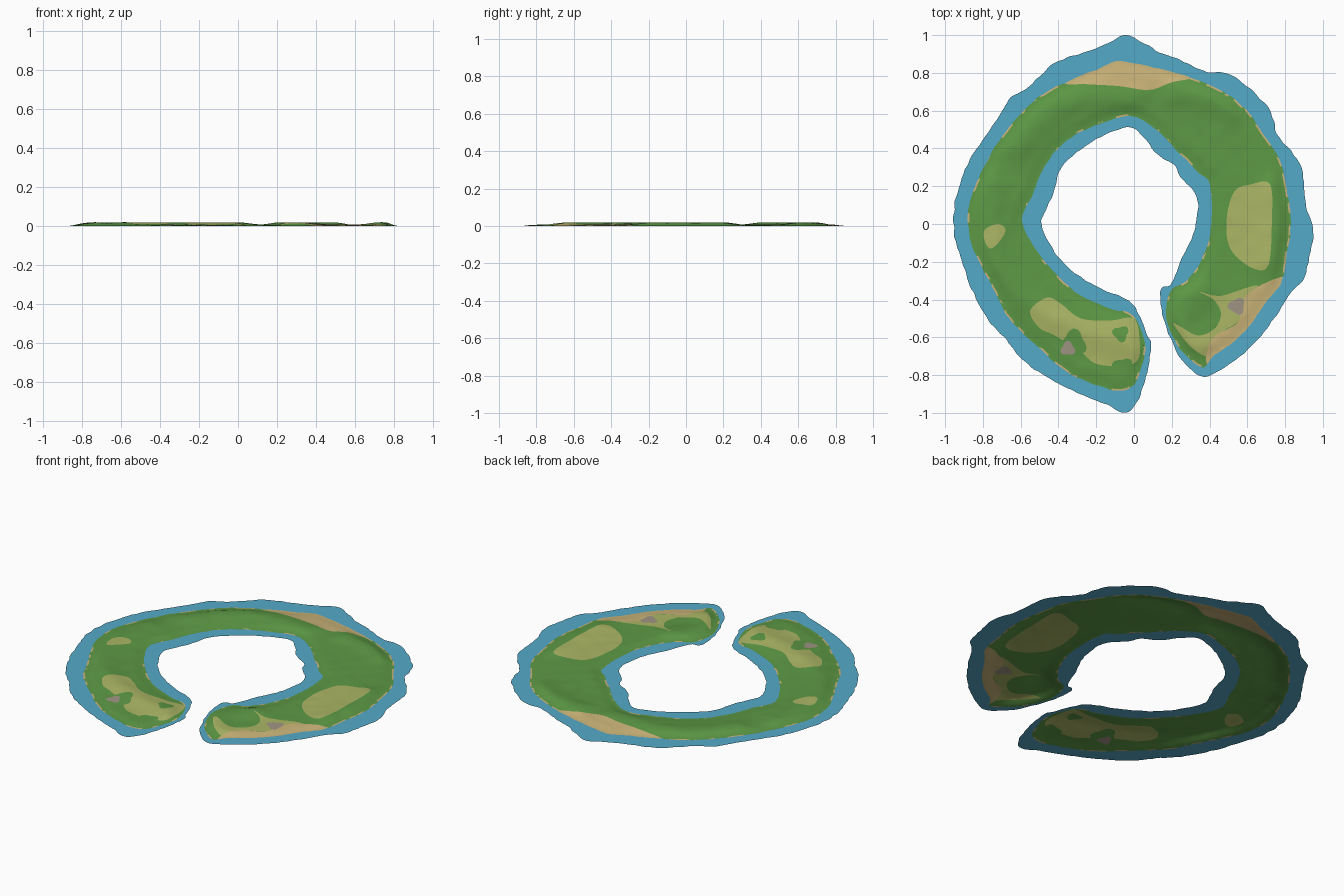
import bpy, bmesh, math, random
from mathutils import Vector, noise
from mathutils.geometry import delaunay_2d_cdt
from mathutils.kdtree import KDTree

cube = bpy.data.objects.get("Cube")
if cube:
    bpy.data.objects.remove(cube)
random.seed(4)
GRID = 0.016


def make_material(name, colour):
    mat = bpy.data.materials.new(name)
    mat.use_nodes = True
    mat.diffuse_color = (*colour, 1)
    shader = mat.node_tree.nodes["Principled BSDF"]
    shader.inputs["Base Color"].default_value = (*colour, 1)
    shader.inputs["Roughness"].default_value = 0.9
    return mat


WATER = make_material("lagoon blue", (0.09, 0.4, 0.58))
GRASS = make_material("grass green", (0.11, 0.32, 0.06))
MEADOW = make_material("dry meadow", (0.41, 0.47, 0.13))
SAND = make_material("beach sand", (0.6, 0.46, 0.19))
ROCK = make_material("bare rock", (0.35, 0.3, 0.23))


def smooth_path(values, closed=True, step=0.012):
    """Smooth curve through x, y pairs given in hundredths."""
    pts = [Vector(p) / 100 for p in zip(values[::2], values[1::2])]
    n = len(pts)
    pick = (lambda i: pts[i % n]) if closed else (lambda i: pts[min(max(i, 0), n - 1)])
    out = []
    for i in range(n if closed else n - 1):
        a, b, c, d = (pick(i + k) for k in (-1, 0, 1, 2))
        count = max(1, round((c - b).length / step))
        for k in range(count):
            t = k / count
            out.append(b + 0.5 * t * ((c - a) + t * ((2 * a - 5 * b + 4 * c - d)
                                                     + t * (3 * (b - c) + d - a))))
    return out


def circle(x, y, r):
    """Slightly ragged round patch."""
    return [Vector((x, y)) + Vector((math.cos(a), math.sin(a))) * r * (1 + 0.2 * math.sin(3 * a + x * 9))
            for a in (math.tau * k / 20 for k in range(20))]


def ccw(loop):
    area = sum(a.cross(b) for a, b in zip(loop, loop[1:] + loop[:1]))
    return loop if area > 0 else loop[::-1]


def roughen(loop, amount):
    return [p + amount * noise.noise_vector(Vector((p.x, p.y, 0)) * 22).xy for p in loop]


# Outer and inner edge of the shallow water
sea_outer = [15, -33, 14, -40, 17, -55, 24, -70, 31, -78, 38, -81, 46, -77, 56, -70, 67, -60,
             75, -49, 82, -38, 90, -29, 92, -20, 95, -8, 94, 1, 91, 10, 90, 19, 88, 31, 82, 40,
             76, 47, 72, 60, 62, 71, 51, 79, 37, 81, 24, 87, 13, 91, 3, 97, -5, 100, -15, 95,
             -26, 91, -40, 86, -47, 81, -57, 72, -66, 66, -74, 53, -84, 39, -91, 25, -95, 10,
             -95, -6, -90, -23, -84, -39, -76, -52, -68, -61, -59, -72, -46, -81, -33, -88,
             -18, -94, -5, -100]
sea_inner = [1, -95, 5, -85, 9, -66, 6, -56, -1, -42, -13, -36, -27, -29, -38, -20, -46, -8,
             -49, 2, -43, 15, -39, 29, -30, 38, -18, 46, -3, 51, 4, 47, 11, 38, 21, 31, 25, 24,
             33, 15, 33, 1, 29, -11, 24, -21, 20, -32]

# Outer and inner shore of the land
shore_outer = [19, -36, 17, -48, 21, -61, 29, -71, 37, -76, 42, -70, 53, -62, 62, -53, 70, -41,
               78, -31, 81, -16, 83, 1, 81, 18, 77, 34, 69, 47, 57, 63, 43, 72, 29, 78, 11, 83,
               -9, 86, -19, 82, -34, 76, -52, 66, -68, 49, -79, 31, -87, 11, -87, -7, -82, -20,
               -72, -39, -66, -50, -52, -64, -39, -76, -26, -83, -10, -88, -1, -86]
shore_inner = [4, -76, 6, -65, 2, -52, -3, -47, -15, -44, -31, -36, -47, -20, -59, 0, -54, 15,
               -47, 31, -37, 43, -21, 52, -3, 57, 8, 53, 20, 42, 32, 29, 40, 21, 41, 0,
               37, -16, 29, -29]

sea = ccw(roughen(smooth_path(sea_outer + sea_inner), 0.007))
shore = ccw(roughen(smooth_path(shore_outer + shore_inner), 0.005))

# Thin strip just inside the shore
strip = []
for i, p in enumerate(shore):
    along = (shore[(i + 3) % len(shore)] - shore[i - 3]).normalized()
    strip.append(p + Vector((-along.y, along.x)) * 0.009)

# Ground patches, later entries lie on top
east_meadow = [53, 17, 62, 21, 72, 21, 73, 2, 71, -22, 62, -23, 51, -13, 49, 2]
west_meadow = [-79, -3, -72, 0, -68, -3, -71, -9, -76, -13, -79, -9]
left_tip_meadow = [-55, -46, -46, -39, -39, -42, -28, -50, -12, -51, 0, -50, 3, -62, 2, -72,
                   -6, -75, -20, -74, -29, -67, -42, -59, -50, -55]
right_tip_meadow = [35, -36, 46, -38, 66, -33, 57, -50, 44, -59, 40, -70, 30, -65, 21, -53,
                    24, -54, 34, -59, 43, -55, 46, -47, 42, -40]
front_beach = [80, -28, 66, -33, 58, -40, 55, -52, 42, -60, 38, -72, 42, -75, 50, -71,
               68, -52, 78, -38]
back_beach = [-37, 75, -24, 86, -9, 91, 15, 87, 35, 79, 20, 75, 8, 71, -8, 73, -25, 74]
patches = [
    (MEADOW, smooth_path(east_meadow)),
    (MEADOW, smooth_path(west_meadow)),
    (MEADOW, smooth_path(left_tip_meadow)),
    (MEADOW, smooth_path(right_tip_meadow)),
    (SAND, smooth_path(front_beach)),
    (SAND, smooth_path(back_beach)),
    (GRASS, circle(-0.07, -0.58, 0.04)),
    (GRASS, circle(-0.32, -0.63, 0.065)),
    (GRASS, circle(-0.06, -0.76, 0.05)),
    (ROCK, circle(-0.35, -0.66, 0.036)),
    (ROCK, circle(0.545, -0.435, 0.042)),
]

# One triangulation carrying every outline plus a jittered grid
loops = [sea, shore, strip] + [ccw(outline) for _, outline in patches]
points, rings = [], []
for loop in loops:
    rings.append(list(range(len(points), len(points) + len(loop))))
    points += loop
cells = int(1 / GRID)
for i in range(-cells, cells + 1):
    for j in range(-cells, cells + 1):
        if 0.3 < math.hypot(i, j) * GRID < 1:
            jitter = Vector((random.uniform(-1, 1), random.uniform(-1, 1)))
            points.append((Vector((i, j)) + 0.25 * jitter) * GRID)
verts, _, tris, _, _, owners = delaunay_2d_cdt(points, [], rings, 1, 1e-5)


def make_tree(pts):
    tree = KDTree(len(pts))
    for i, p in enumerate(pts):
        tree.insert((p.x, p.y, 0), i)
    tree.balance()
    return tree


# Hill crests along the island
crests = [
    [-62, 40, -45, 58, -25, 66, 2, 67],
    [22, 69, 40, 66, 52, 60],
    [-75, 20, -74, -5, -68, -28, -50, -46, -30, -56, -8, -62, 2, -66],
    [36, -36, 28, -44, 26, -54, 32, -64],
    [72, 18, 74, 0, 72, -20],
]
crest_tree = make_tree([p for c in crests for p in smooth_path(c, False)])
shore_tree = make_tree(shore)


def ground_height(p):
    spot = Vector((p.x, p.y, 0))
    coast = min(shore_tree.find(spot)[2] / 0.07, 1)
    crest = math.exp(-(crest_tree.find(spot)[2] / 0.07) ** 2)
    bumps = 0.002 * noise.noise(spot * 13)
    return coast * coast * (3 - 2 * coast) * (0.007 + 0.012 * crest + bumps)


def ground_material(tri, owner):
    mat = GRASS
    if 2 not in owner:
        x, y = (sum(verts[i][k] for i in tri) / 3 for k in (0, 1))
        if noise.noise(Vector((x, y, 2)) * 17) > (0.0 if math.hypot(x, y) > 0.65 else 0.2):
            mat = SAND
    for k, (patch_mat, _) in enumerate(patches):
        if k + 3 in owner:
            mat = patch_mat
    return mat


def build_surface(name, mats, chosen, height, choose):
    bm = bmesh.new()
    made = {}
    for tri, owner in chosen:
        for i in tri:
            if i not in made:
                made[i] = bm.verts.new((*verts[i], height(verts[i])))
        face = bm.faces.new([made[i] for i in tri])
        face.material_index = mats.index(choose(tri, owner))
        face.smooth = True
    mesh = bpy.data.meshes.new(name)
    bm.to_mesh(mesh)
    bm.free()
    for mat in mats:
        mesh.materials.append(mat)
    bpy.context.collection.objects.link(bpy.data.objects.new(name, mesh))


faces = [(t, set(o)) for t, o in zip(tris, owners)]
build_surface("shallow_water", [WATER], [f for f in faces if 0 in f[1] and 1 not in f[1]],
              lambda p: 0.0, lambda t, o: WATER)
build_surface("island_ground", [GRASS, MEADOW, SAND, ROCK], [f for f in faces if 1 in f[1]],
              ground_height, ground_material)
